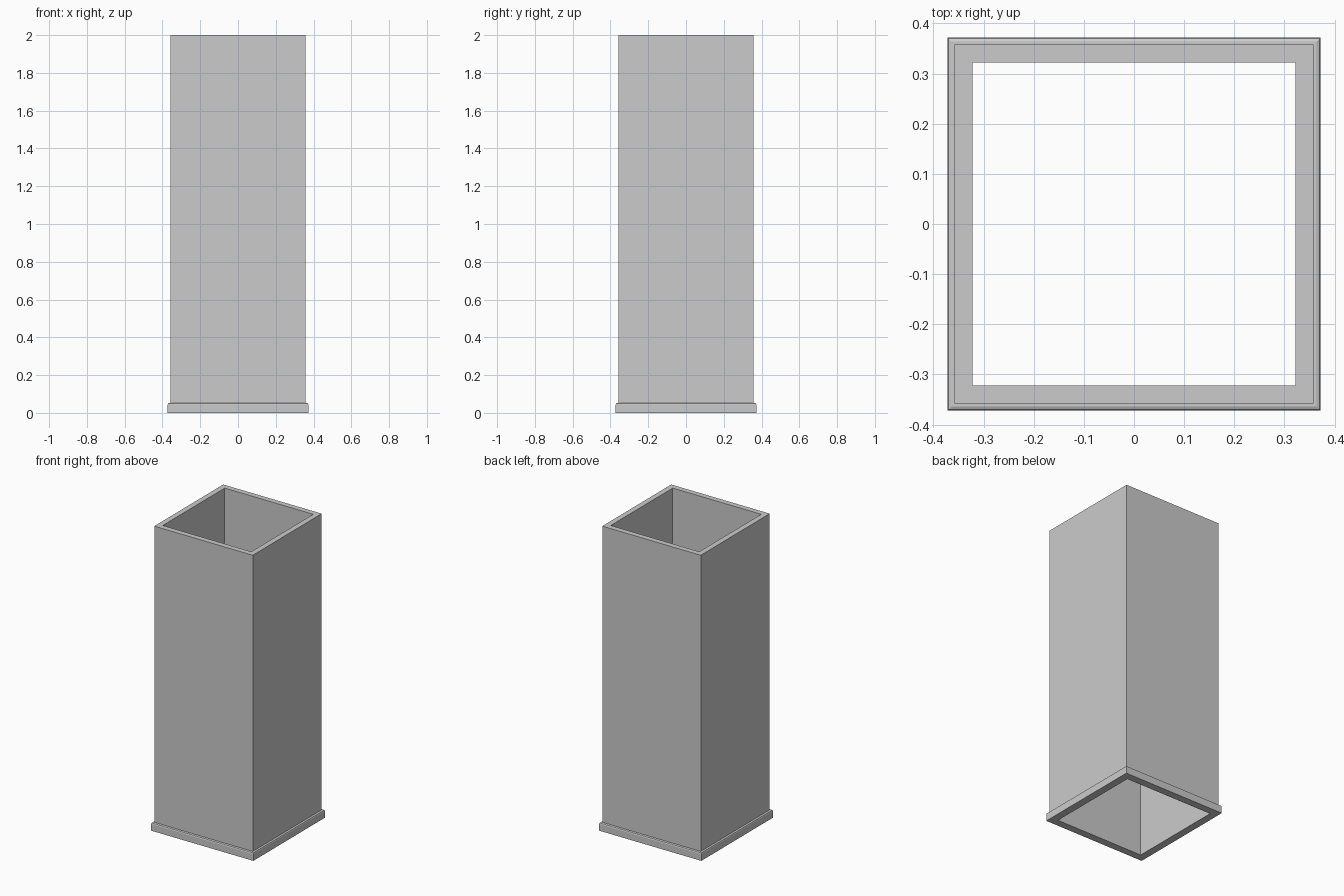
import bpy
import bmesh

if "Cube" in bpy.data.objects:
    bpy.data.objects.remove(bpy.data.objects["Cube"])


def square_sweep(name, profile):
    """Sweep a closed (half-width, z) profile around a square with mitred corners."""
    bm = bmesh.new()
    corners = [(-1, -1), (1, -1), (1, 1), (-1, 1)]
    rings = [[bm.verts.new((sx * r, sy * r, z)) for r, z in profile]
             for sx, sy in corners]
    n = len(profile)
    for i in range(4):
        a, b = rings[i], rings[(i + 1) % 4]
        for j in range(n):
            k = (j + 1) % n
            bm.faces.new((a[j], b[j], b[k], a[k]))
    bmesh.ops.recalc_face_normals(bm, faces=bm.faces)
    mesh = bpy.data.meshes.new(name)
    bm.to_mesh(mesh)
    bm.free()
    obj = bpy.data.objects.new(name, mesh)
    bpy.context.collection.objects.link(obj)
    return obj


# Hollow square column, open at both ends
square_sweep("column_walls", [(0.322, 0), (0.358, 0), (0.358, 2), (0.322, 2)])

# Skirting around the foot, with a softened top outer edge
square_sweep("base_skirting", [(0.358, 0), (0.372, 0), (0.372, 0.044),
                               (0.3695, 0.0505), (0.364, 0.053), (0.358, 0.053)])
